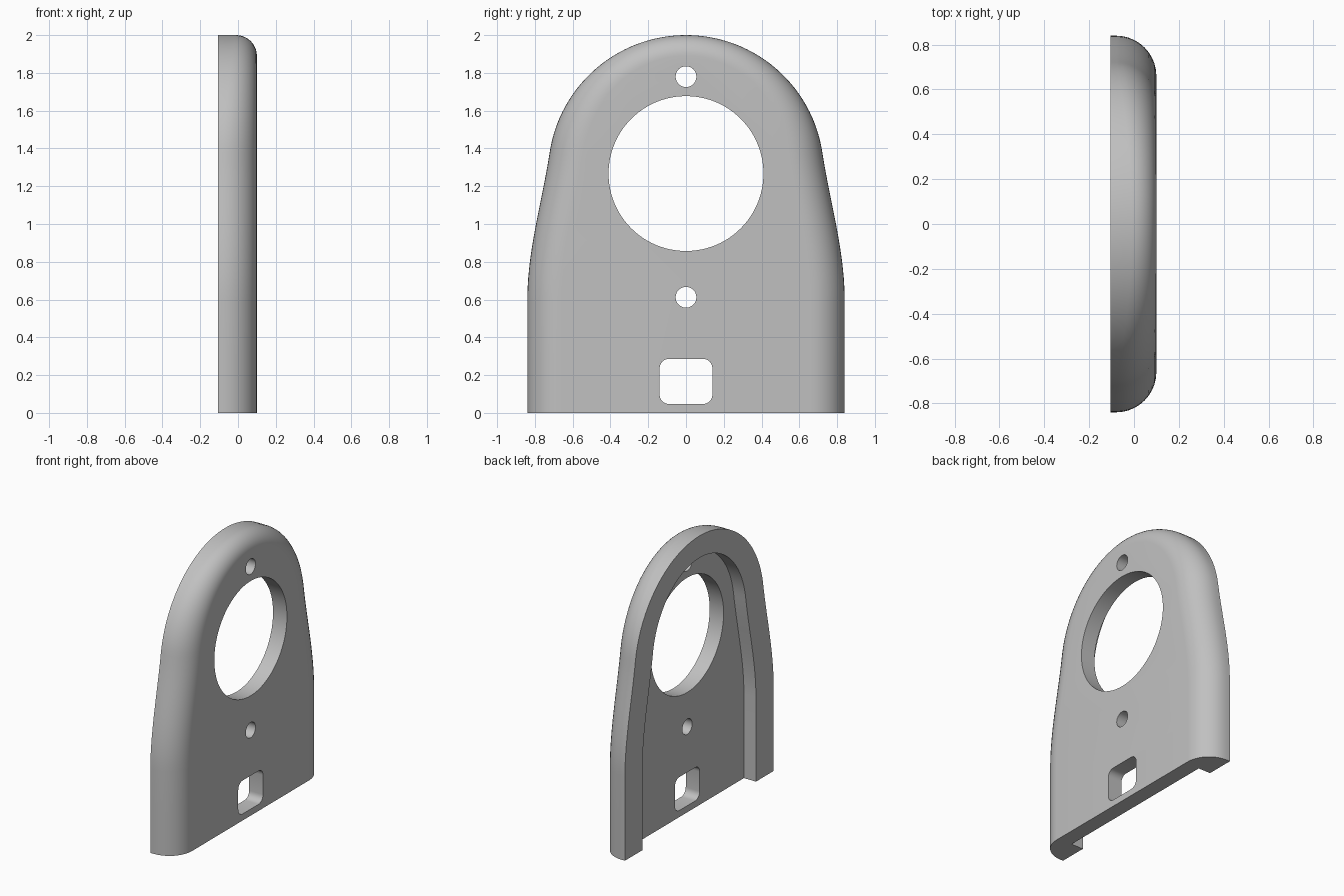
import bpy, bmesh, math
from mathutils import Vector

if "Cube" in bpy.data.objects:
    bpy.data.objects.remove(bpy.data.objects["Cube"])

X_BACK, X_FLOOR, X_FRONT = -0.105, -0.01, 0.10
ARC_Z, ARC_R = 1.27, 0.73

grey = bpy.data.materials.new("plain grey")
grey.diffuse_color = (0.53, 0.53, 0.53, 1)
grey.use_nodes = True
grey.node_tree.nodes["Principled BSDF"].inputs["Base Color"].default_value = grey.diffuse_color


def make_object(name, bm):
    bmesh.ops.recalc_face_normals(bm, faces=bm.faces[:])
    mesh = bpy.data.meshes.new(name)
    bm.to_mesh(mesh)
    bm.free()
    mesh.materials.append(grey)
    obj = bpy.data.objects.new(name, mesh)
    bpy.context.collection.objects.link(obj)
    return obj


# Outline of one side: straight foot, S-shaped shoulder, round head
z0, h0, z1 = 0.6, 0.84, 1.38
h1 = math.sqrt(ARC_R**2 - (z1 - ARC_Z)**2)
slope = -(z1 - ARC_Z) / h1
half = [Vector((h0, 0)), Vector((h0, 0.3))]
for i in range(14):
    t = i / 14
    b = 3 * t**2 - 2 * t**3
    h = h0 * (1 - b) + h1 * b + (t**3 - t**2) * (z1 - z0) * slope
    half.append(Vector((h, z0 + (z1 - z0) * t)))
a0 = math.asin((z1 - ARC_Z) / ARC_R)
for i in range(29):
    a = a0 + (math.pi / 2 - a0) * i / 28
    half.append(Vector((ARC_R * math.cos(a), ARC_Z + ARC_R * math.sin(a))))
outline = half + [Vector((-p.x, p.y)) for p in reversed(half[:-1])]

# Plate with rim: sweep the rim section along the outline
bm = bmesh.new()
sections = []
last = len(outline) - 1
for i, p in enumerate(outline):
    if i in (0, last):
        tangent = Vector((0, 1 if i == 0 else -1))
    else:
        tangent = (outline[i + 1] - outline[i - 1]).normalized()
    inward = Vector((-tangent.y, tangent.x))
    side = abs(inward.x)
    rim = 0.157 + 0.043 * side**2
    radius = 0.11 + 0.07 * side**2
    section = [(rim, X_FLOOR), (rim, X_BACK), (0, X_BACK)]
    for k in range(11):
        a = math.pi / 2 * k / 10
        section.append((radius * (1 - math.cos(a)),
                        X_FRONT - radius * (1 - math.sin(a))))
    ring = []
    for inset, x in section:
        q = p + inward * inset
        ring.append(bm.verts.new((x, q.x, q.y)))
    sections.append(ring)
for a, b in zip(sections, sections[1:]):
    for k in range(len(a) - 1):
        bm.faces.new((a[k], a[k + 1], b[k + 1], b[k]))
bm.faces.new([s[-1] for s in sections])                # front face
bm.faces.new([s[0] for s in sections])                 # recess floor
bm.faces.new(sections[0] + sections[-1][::-1])         # bottom
plate = make_object("cover_plate", bm)


def circle(z, r, n):
    return [(r * math.cos(2 * math.pi * i / n), z + r * math.sin(2 * math.pi * i / n))
            for i in range(n)]


def rounded_rect(hw, low, high, r):
    pts = []
    corners = [(hw - r, high - r), (r - hw, high - r), (r - hw, low + r), (hw - r, low + r)]
    for c, (y, z) in enumerate(corners):
        for k in range(7):
            a = math.pi / 2 * (c + k / 6)
            pts.append((y + r * math.cos(a), z + r * math.sin(a)))
    return pts


# Large opening, two screw holes and a rounded slot
bm = bmesh.new()
for shape in (circle(1.267, 0.41, 96), circle(1.78, 0.055, 32),
              circle(0.612, 0.055, 32), rounded_rect(0.14, 0.047, 0.286, 0.05)):
    back = [bm.verts.new((-0.3, y, z)) for y, z in shape]
    front = [bm.verts.new((0.3, y, z)) for y, z in shape]
    bm.faces.new(back)
    bm.faces.new(front)
    for i in range(len(shape)):
        j = (i + 1) % len(shape)
        bm.faces.new((back[i], back[j], front[j], front[i]))
cutter = make_object("hole_cutter", bm)
cutter.hide_render = True

cut = plate.modifiers.new("holes", 'BOOLEAN')
cut.operation = 'DIFFERENCE'
cut.solver = 'EXACT'
cut.object = cutter
bpy.context.view_layer.objects.active = plate
plate.select_set(True)
bpy.ops.object.modifier_apply(modifier=cut.name)
bpy.data.objects.remove(cutter)
bpy.ops.object.shade_smooth_by_angle(angle=math.radians(30))
